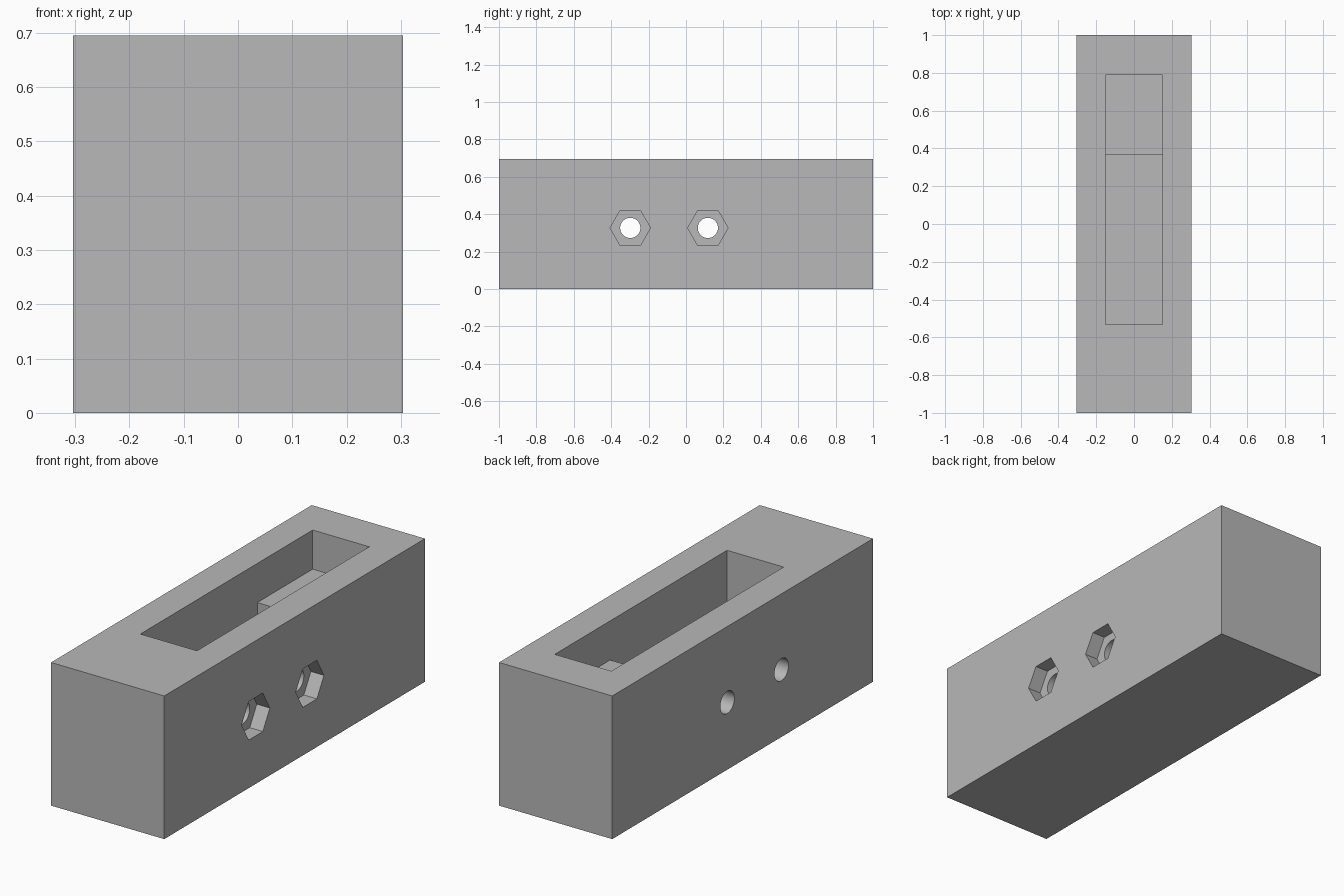
import bpy
from math import pi
from mathutils import Matrix

if "Cube" in bpy.data.objects:
    bpy.data.objects.remove(bpy.data.objects["Cube"], do_unlink=True)

HALF_W, HEIGHT = 0.304, 0.695
POCKET_X = 0.152
HOLE_Z, HOLE_R = 0.327, 0.054
NUT_R, NUT_DEPTH = 0.108, 0.07

grey = bpy.data.materials.new("plain grey")
grey.use_nodes = True
grey.diffuse_color = (0.48, 0.48, 0.48, 1)
grey.node_tree.nodes["Principled BSDF"].inputs["Base Color"].default_value = (0.48, 0.48, 0.48, 1)


def box(name, low, high):
    size = [h - l for l, h in zip(low, high)]
    centre = [(l + h) / 2 for l, h in zip(low, high)]
    bpy.ops.mesh.primitive_cube_add(size=1)
    obj = bpy.context.object
    obj.name = name
    obj.data.transform(Matrix.Translation(centre) @ Matrix.Diagonal((*size, 1)))
    obj.data.materials.append(grey)
    return obj


def rod(name, sides, radius, x0, x1, y):
    """Prism along x, with a corner pointing along y."""
    bpy.ops.mesh.primitive_cylinder_add(vertices=sides, radius=radius, depth=x1 - x0)
    obj = bpy.context.object
    obj.name = name
    # the first corner already points along y
    obj.data.transform(Matrix.Translation(((x0 + x1) / 2, y, HOLE_Z)) @ Matrix.Rotation(pi / 2, 4, "Y"))
    obj.data.materials.append(grey)
    return obj


def cut(body, cutter):
    mod = body.modifiers.new(cutter.name, "BOOLEAN")
    mod.operation = "DIFFERENCE"
    mod.solver = "EXACT"
    mod.object = cutter
    cutter.hide_render = True
    bpy.context.view_layer.objects.active = body
    bpy.ops.object.modifier_apply(modifier=mod.name)
    bpy.data.objects.remove(cutter, do_unlink=True)


# Solid block
body = box("housing_block", (-HALF_W, -1, 0), (HALF_W, 1, HEIGHT))

# Stepped pocket: shallow shelf along the whole opening, deep well in front
cut(body, box("shelf_cutter", (-POCKET_X, -0.532, 0.505), (POCKET_X, 0.79, 1)))
cut(body, box("well_cutter", (-POCKET_X, -0.532, 0.15), (POCKET_X, 0.365, 0.9)))

# Two bolt holes with hexagonal nut recesses on the +x side
for y in (-0.298, 0.117):
    cut(body, rod("bolt_cutter", 48, HOLE_R, -0.5, 0.5, y))
    cut(body, rod("nut_cutter", 6, NUT_R, HALF_W - NUT_DEPTH, 0.5, y))

bpy.ops.object.select_all(action="DESELECT")
body.select_set(True)
bpy.context.view_layer.objects.active = body
bpy.ops.object.shade_smooth_by_angle(angle=pi / 6)
